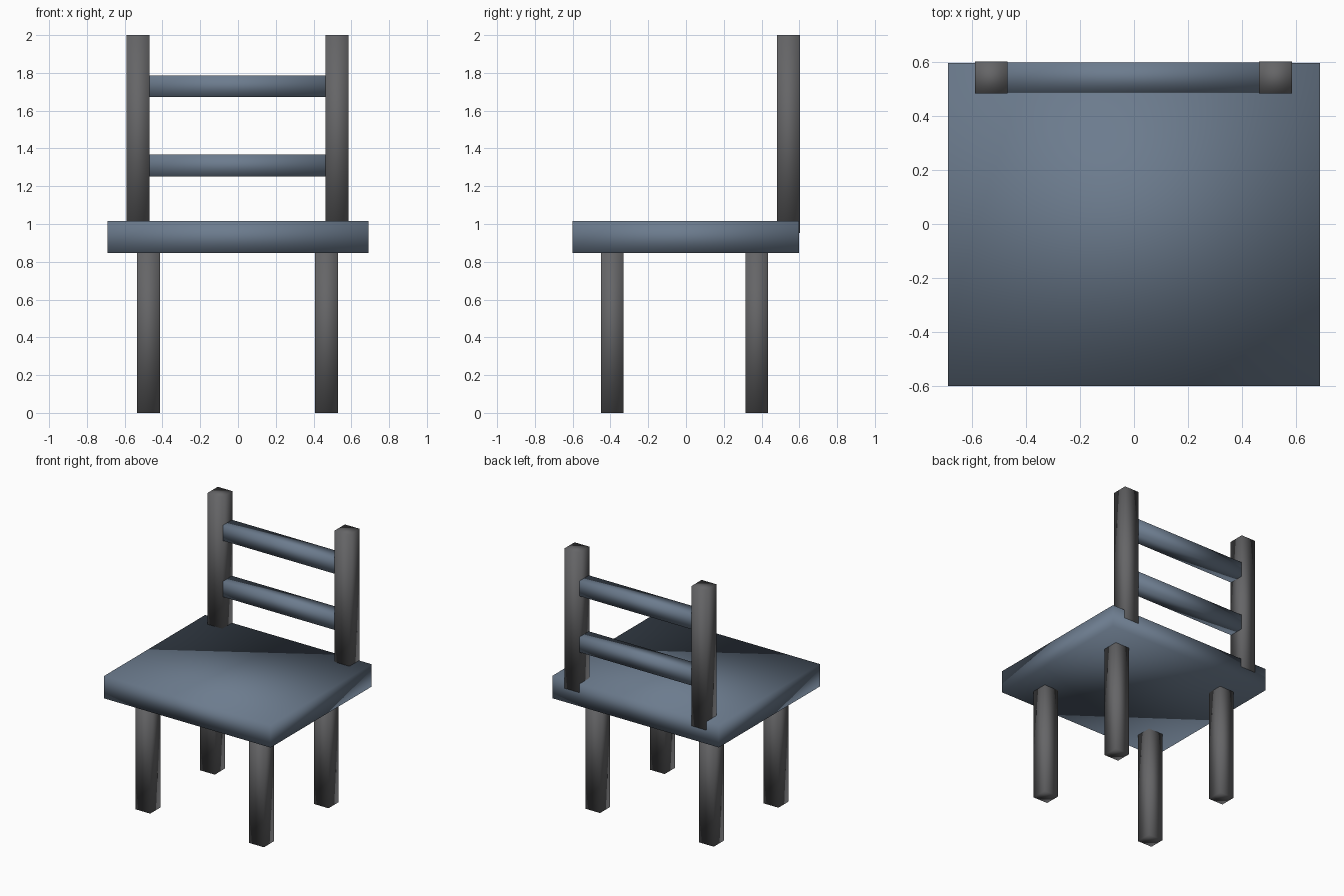
import bpy

if "Cube" in bpy.data.objects:
    bpy.data.objects.remove(bpy.data.objects["Cube"])


def box(name, x, y, z, material=None):
    """Smooth-shaded box spanning the given (min, max) ranges."""
    spans = (x, y, z)
    bpy.ops.mesh.primitive_cube_add(size=1, location=[(a + b) / 2 for a, b in spans])
    ob = bpy.context.object
    ob.name = name
    ob.scale = [b - a for a, b in spans]
    bpy.ops.object.transform_apply(location=False, rotation=False, scale=True)
    bpy.ops.object.shade_smooth()
    if material:
        ob.data.materials.append(material)
    return ob


def paint(name, color):
    mat = bpy.data.materials.new(name)
    mat.diffuse_color = color
    mat.use_nodes = True
    mat.node_tree.nodes["Principled BSDF"].inputs["Base Color"].default_value = mat.diffuse_color
    return mat


blue = paint("slate_blue", (0.15, 0.20, 0.27, 1))
dark = paint("dark_grey", (0.13, 0.13, 0.135, 1))

# Seat slab
box("seat", (-0.69, 0.69), (-0.60, 0.597), (0.847, 1.015), blue)

# Legs, tops set into the seat
for side, x in (("left", (-0.535, -0.413)), ("right", (0.408, 0.53))):
    box(f"front_leg_{side}", x, (-0.45, -0.33), (0, 0.90), dark)
    box(f"back_leg_{side}", x, (0.315, 0.435), (0, 0.90), dark)

# Back posts, slightly proud of the seat's rear edge
for side, x in (("left", (-0.59, -0.468)), ("right", (0.464, 0.586))):
    box(f"back_post_{side}", x, (0.483, 0.603), (0.952, 2.0), dark)

# Back rails between the posts
for name, z in (("lower_rail", (1.252, 1.367)), ("upper_rail", (1.673, 1.787))):
    box(name, (-0.48, 0.476), (0.488, 0.598), z, blue)
